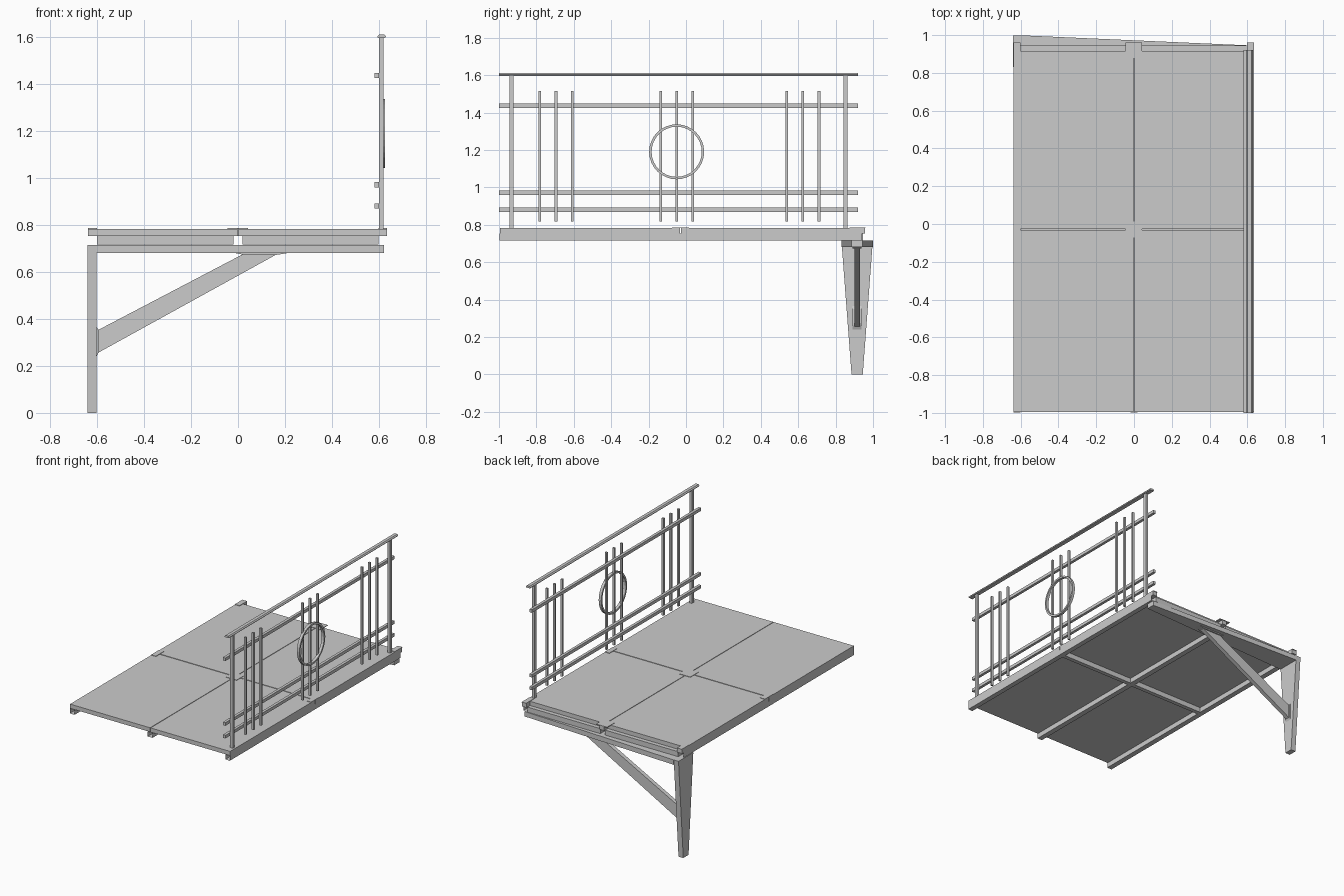
import bpy, bmesh, math
from mathutils import Matrix

if "Cube" in bpy.data.objects:
    bpy.data.objects.remove(bpy.data.objects["Cube"])


def finish(name, bm):
    bmesh.ops.recalc_face_normals(bm, faces=bm.faces)
    me = bpy.data.meshes.new(name)
    bm.to_mesh(me)
    bm.free()
    ob = bpy.data.objects.new(name, me)
    bpy.context.collection.objects.link(ob)
    return ob


def box(name, x, y, z, open_ends=False):
    """Box from min/max pairs; open_ends removes the two y caps."""
    bm = bmesh.new()
    bmesh.ops.create_cube(bm, size=1)
    for v in bm.verts:
        v.co = [r[0] if c < 0 else r[1] for c, r in zip(v.co, (x, y, z))]
    bm.normal_update()
    if open_ends:
        caps = [f for f in bm.faces if abs(f.normal.y) > 0.9]
        bmesh.ops.delete(bm, geom=caps, context='FACES_ONLY')
    return finish(name, bm)


def prism(name, pts, offset):
    """Extrude a planar outline of 3D points along an offset."""
    bm = bmesh.new()
    f = bm.faces.new([bm.verts.new(p) for p in pts])
    ext = bmesh.ops.extrude_face_region(bm, geom=[f])
    bmesh.ops.translate(bm, vec=offset,
                        verts=[g for g in ext['geom'] if isinstance(g, bmesh.types.BMVert)])
    return finish(name, bm)


SEAM = -0.03
BACK = 0.915

# deck panels
for i, (x0, x1) in enumerate(((-0.638, -0.002), (0.002, 0.634))):
    for j, (y0, y1) in enumerate(((-0.995, SEAM - 0.003), (SEAM + 0.003, BACK))):
        box(f"deck_panel_{i}{j}", (x0, x1), (y0, y1), (0.753, 0.783))

# joists running front to back, with open ends
JOISTS = ((-0.638, -0.6), (-0.019, 0.019), (0.598, 0.634))
for i, x in enumerate(JOISTS):
    box(f"joist_{i}", x, (-0.998, 0.94), (0.717, 0.753), True)

# cross joists between them
for i, (x0, x1) in enumerate(((-0.6, -0.019), (0.019, 0.598))):
    for j, y in enumerate((SEAM, 0.93)):
        box(f"cross_joist_{i}{j}", (x0, x1), (y - 0.015, y + 0.015), (0.717, 0.753))

# cover plates over the joints and clips at the back ends
for i, x in enumerate(((-0.638, -0.6), (-0.045, 0.042), (0.598, 0.634))):
    box(f"cover_plate_{i}", x, (SEAM - 0.045, SEAM + 0.045), (0.782, 0.786))
    box(f"back_cover_{i}", x, (0.875, 0.96), (0.782, 0.786))
    box(f"back_clip_{i}", JOISTS[i], (BACK, 0.957), (0.753, 0.783))

# tapered wall bracket: leg, arm and brace
C = 0.915
prism("bracket_leg", [(-0.64, C - 0.03, 0), (-0.64, C + 0.03, 0),
                      (-0.64, C + 0.084, 0.715), (-0.64, C - 0.084, 0.715)], (0.038, 0, 0))
prism("bracket_arm", [(-0.602, C - 0.084, 0.68), (-0.602, C + 0.084, 0.68),
                      (0.622, C + 0.03, 0.68), (0.622, C - 0.03, 0.68)], (0, 0, 0.035))
prism("bracket_brace", [(-0.597, C - 0.015, 0.255), (-0.597, C - 0.015, 0.352),
                        (0.02, C - 0.015, 0.675), (0.165, C - 0.015, 0.675)], (0, 0.03, 0))
prism("brace_foot", [(-0.602, C - 0.024, 0.24), (-0.592, C - 0.024, 0.262),
                     (-0.592, C - 0.024, 0.35), (-0.602, C - 0.024, 0.365)], (0, 0.048, 0))
prism("brace_head", [(-0.01, C - 0.024, 0.68), (0.03, C - 0.024, 0.672),
                     (0.16, C - 0.024, 0.672), (0.21, C - 0.024, 0.68)], (0, 0.048, 0))

# railing posts
for i, y in enumerate((-0.934, 0.853)):
    box(f"rail_post_{i}", (0.6, 0.62), (y - 0.011, y + 0.011), (0.783, 1.597))

# handrail with chamfered edges
prism("handrail", [(0.596, -1, 1.596), (0.626, -1, 1.596), (0.63, -1, 1.602),
                   (0.623, -1, 1.61), (0.6, -1, 1.61), (0.593, -1, 1.602)], (0, 1.92, 0))

# horizontal rails
for i, z in enumerate((0.88, 0.971, 1.436)):
    box(f"cross_rail_{i}", (0.58, 0.6), (-1, 0.92), (z - 0.011, z + 0.011))

# balusters in three groups of three
for g, y in enumerate((-0.695, -0.05, 0.625)):
    for k in (-1, 0, 1):
        yc = y + k * 0.086
        box(f"baluster_{g}{k + 1}", (0.6, 0.615), (yc - 0.007, yc + 0.007), (0.818, 1.516))

# decorative ring
bm = bmesh.new()
N = 32
loops = []
for x, r in ((0.606, 0.147), (0.626, 0.147), (0.626, 0.134), (0.606, 0.134)):
    loops.append([bm.verts.new((x, -0.05 + r * math.cos(2 * math.pi * i / N),
                                1.19 + r * math.sin(2 * math.pi * i / N))) for i in range(N)])
for a, b in zip(loops, loops[1:] + loops[:1]):
    for i in range(N):
        j = (i + 1) % N
        bm.faces.new((a[i], a[j], b[j], b[i]))
finish("rail_ring", bm)
